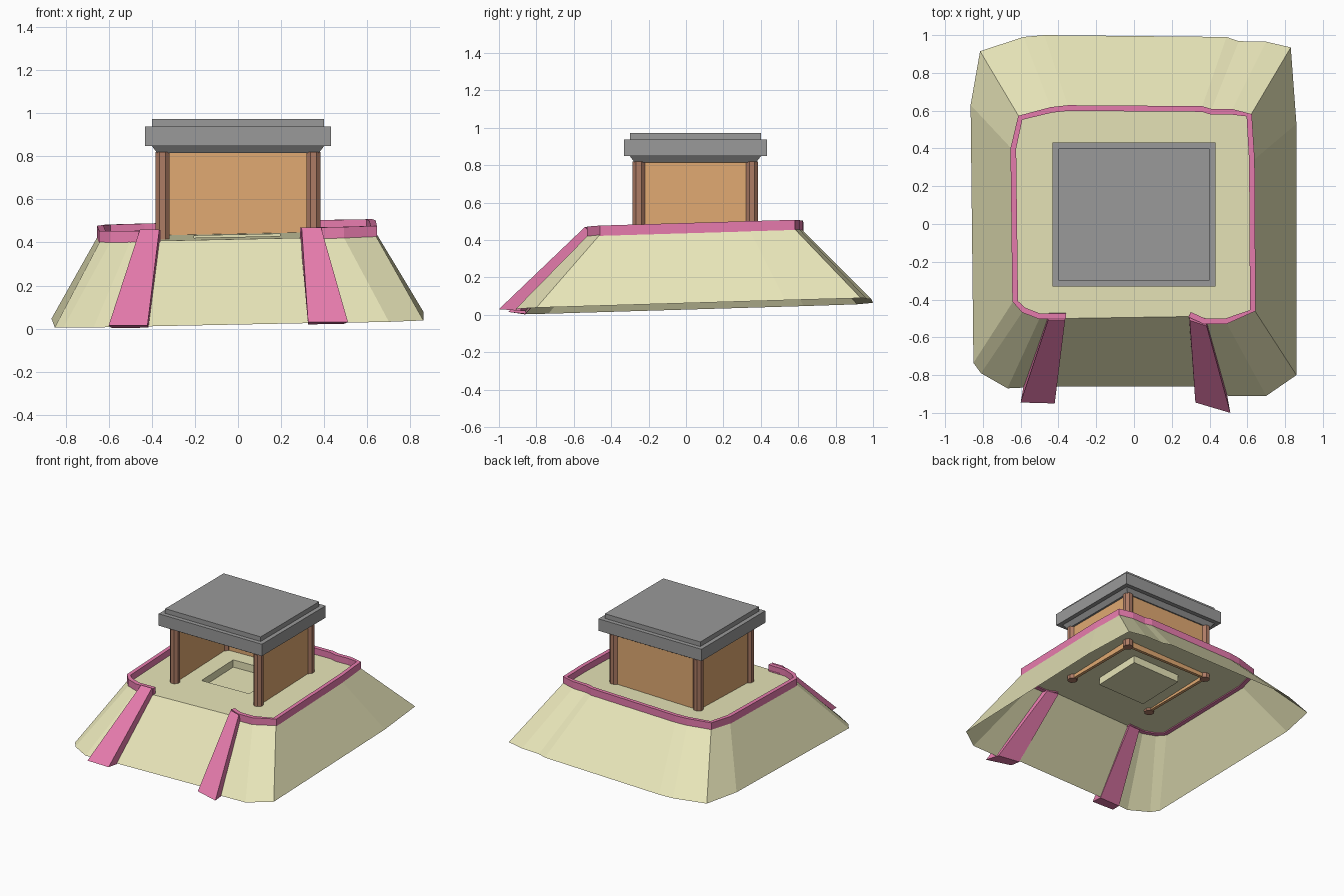
import bpy, bmesh
from mathutils import Vector
from math import pi

if "Cube" in bpy.data.objects:
    bpy.data.objects.remove(bpy.data.objects["Cube"])


def mat(name, rgb):
    m = bpy.data.materials.new(name)
    m.diffuse_color = (*rgb, 1)
    m.use_nodes = True
    m.node_tree.nodes["Principled BSDF"].inputs["Base Color"].default_value = m.diffuse_color
    return m


EARTH = mat("earth", (0.80, 0.78, 0.48))
PINK = mat("pink", (0.80, 0.20, 0.42))
ORANGE = mat("orange", (0.75, 0.40, 0.17))
BROWN = mat("brown", (0.42, 0.20, 0.13))
GREY = mat("roof_grey", (0.32, 0.32, 0.32))


def finish(bm, name, m):
    bmesh.ops.recalc_face_normals(bm, faces=bm.faces)
    me = bpy.data.meshes.new(name)
    bm.to_mesh(me)
    bm.free()
    me.materials.append(m)
    ob = bpy.data.objects.new(name, me)
    bpy.context.collection.objects.link(ob)
    return ob


def loft(name, rings, m, closed=True, caps=True):
    """Skin a list of equal-length point rings."""
    bm = bmesh.new()
    vs = [[bm.verts.new(p) for p in r] for r in rings]
    n = len(rings[0])
    for a, b in zip(vs, vs[1:]):
        for i in range(n if closed else n - 1):
            j = (i + 1) % n
            bm.faces.new((a[i], a[j], b[j], b[i]))
    if caps:
        bm.faces.new(vs[0])
        bm.faces.new(vs[-1])
    return finish(bm, name, m)


def rect(cx, cy, hx, hy, z):
    return [(cx - hx, cy - hy, z), (cx + hx, cy - hy, z),
            (cx + hx, cy + hy, z), (cx - hx, cy + hy, z)]


def box(name, cx, cy, hx, hy, z0, z1, m):
    return loft(name, [rect(cx, cy, hx, hy, z0), rect(cx, cy, hx, hy, z1)], m)


def tilted(p, z):
    # the whole mound leans gently forward and to the left
    return Vector((p[0], p[1], z + 0.02 * p[0] + 0.03 * p[1]))


# mound outlines: plateau edge and foot, matched point for point
TOP = [(-.36, -.50), (-.50, -.50), (-.59, -.465), (-.64, -.41), (-.65, .40),
       (-.61, .57), (-.44, .615), (-.35, .625), (.36, .62), (.41, .605),
       (.52, .605), (.62, .58), (.635, .34), (.64, -.46), (.49, -.525),
       (.37, -.525), (.29, -.49)]
FOOT = [(-.45, -.86), (-.67, -.87), (-.81, -.79), (-.85, -.735), (-.865, .63),
        (-.815, .915), (-.585, .99), (-.475, 1.0), (.49, .99), (.555, .968),
        (.70, .965), (.83, .935), (.86, .53), (.86, -.80), (.70, -.91),
        (.50, -.91), (.32, -.86)]
PLATEAU, BASE = 0.43, 0.045

# hollow mound with a shallow square pit in its plateau
bm = bmesh.new()
top = [bm.verts.new(tilted(p, PLATEAU)) for p in TOP]
foot = [bm.verts.new(tilted(p, BASE)) for p in FOOT]
pit = rect(-.005, .045, .20, .19, 0)
lip = [bm.verts.new(tilted(p, PLATEAU)) for p in pit]
floor = [bm.verts.new(tilted(p, PLATEAU - .055)) for p in pit]
for a, b in ((top, foot), (lip, floor)):
    for i in range(len(a)):
        j = (i + 1) % len(a)
        bm.faces.new((a[i], a[j], b[j], b[i]))
bm.faces.new(floor)
loops = [bm.edges.get((r[i], r[(i + 1) % len(r)])) for r in (top, lip) for i in range(len(r))]
bmesh.ops.triangle_fill(bm, edges=loops, use_beauty=True, normal=(0, 0, 1))
finish(bm, "mound", EARTH)

# low kerb around the plateau, open at the front
rings = []
for i, p in enumerate(TOP):
    a, b = Vector(TOP[max(i - 1, 0)]), Vector(TOP[min(i + 1, len(TOP) - 1)])
    t = (b - a).normalized()
    out = Vector(p) - .004 * Vector((t.y, -t.x))
    inn = Vector(p) + .026 * Vector((t.y, -t.x))
    rings.append([tilted(out, PLATEAU - .008), tilted(out, PLATEAU + .048),
                  tilted(inn, PLATEAU + .048), tilted(inn, PLATEAU - .008)])
loft("plateau_kerb", rings, PINK)

# sloping stair cheeks widening towards the foot: upper edge and lower edge of each
loft("left_stair_cheek", [
    [(-.455, -.51, .46), (-.365, -.51, .46), (-.36, -.47, .41), (-.45, -.47, .41)],
    [(-.60, -.945, .015), (-.42, -.95, .015), (-.415, -.86, .005), (-.585, -.86, .002)]], PINK)
loft("right_stair_cheek", [
    [(.295, -.51, .47), (.385, -.54, .47), (.38, -.49, .41), (.29, -.475, .41)],
    [(.325, -.945, .03), (.51, -1.0, .03), (.49, -.89, .022), (.325, -.86, .02)]], PINK)

# shrine walls on three sides
CY = .05
for s, n in ((-1, "left"), (1, "right")):
    box(n + "_wall", s * .35, CY, .011, .305, .405, .82, ORANGE)
box("back_wall", 0, CY + .305, .35, .011, .405, .82, ORANGE)

# eight-sided corner posts
for sx, nx in ((-1, "left"), (1, "right")):
    for sy, ny in ((-1, "front"), (1, "back")):
        bpy.ops.mesh.primitive_cylinder_add(
            vertices=8, radius=.036, depth=.42,
            location=(sx * .35, CY + sy * .303, .61), rotation=(0, 0, pi / 8))
        ob = bpy.context.object
        ob.name = f"{ny}_{nx}_post"
        ob.data.materials.append(BROWN)

# stepped flat roof with a flared underside
loft("roof", [rect(0, CY, hx, hy, z) for hx, hy, z in (
    (.375, .325, .815), (.40, .35, .848), (.432, .382, .848),
    (.432, .382, .938), (.40, .35, .938), (.40, .35, .973))], GREY)
